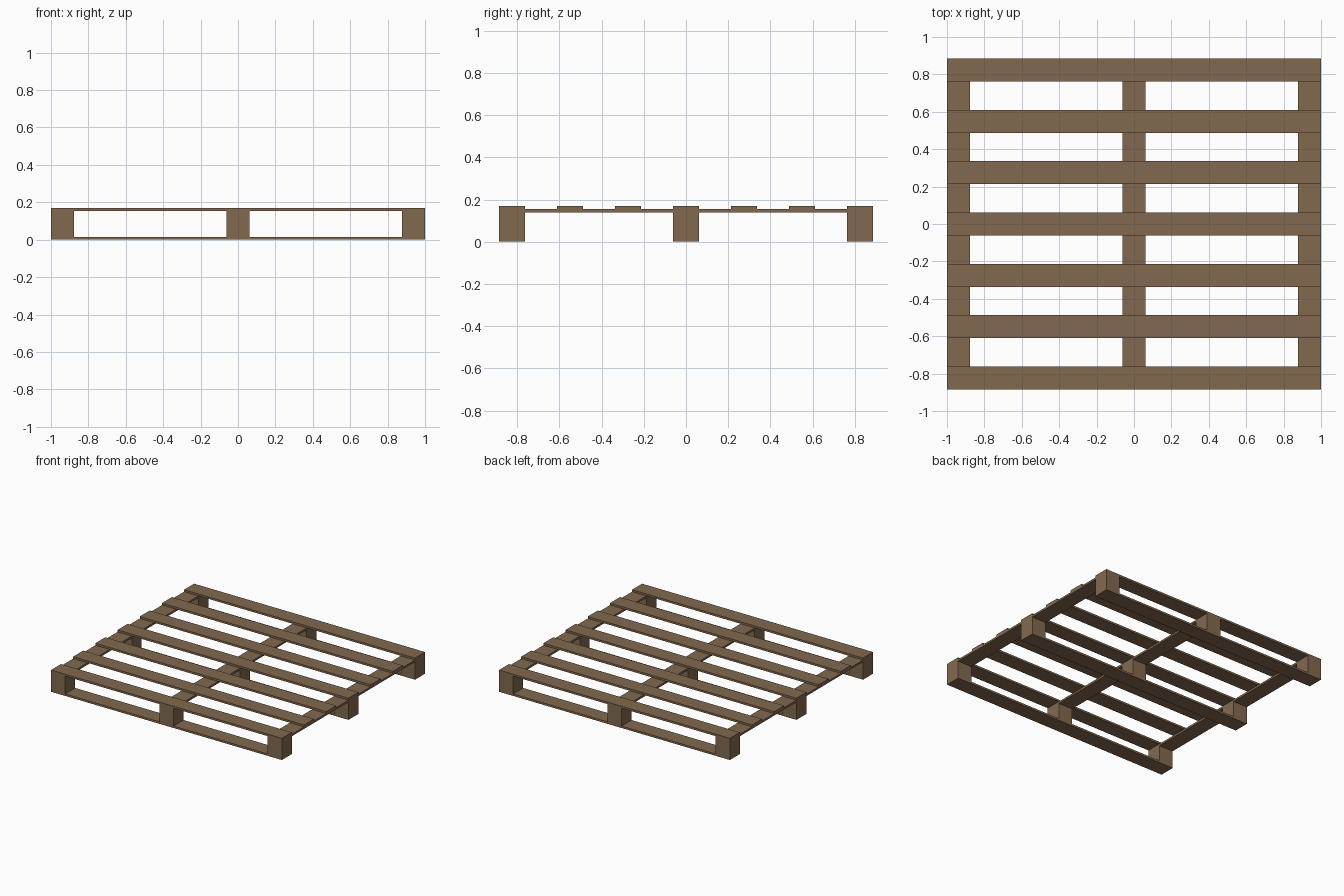
import bpy

cube = bpy.data.objects.get("Cube")
if cube:
    bpy.data.objects.remove(cube, do_unlink=True)

HALF_X, HALF_Y = 1.0, 0.885
WIDTH, THICK, HEIGHT = 0.123, 0.0155, 0.17
EDGE_X, EDGE_Y = HALF_X - WIDTH / 2, HALF_Y - WIDTH / 2

wood = bpy.data.materials.new("brown wood")
wood.use_nodes = True
colour = (0.225, 0.142, 0.078, 1)
wood.diffuse_color = colour
wood.node_tree.nodes["Principled BSDF"].inputs["Base Color"].default_value = colour


def box(name, x, y, z_low, size):
    """Axis-aligned timber resting on height z_low."""
    bpy.ops.mesh.primitive_cube_add(size=1, location=(x, y, z_low + size[2] / 2))
    ob = bpy.context.object
    ob.name = name
    ob.scale = size
    bpy.ops.object.transform_apply(location=False, rotation=False, scale=True)
    ob.data.materials.append(wood)


# Top deck slats
for i in range(7):
    y = EDGE_Y * (i - 3) / 3
    box(f"deck_slat_{i + 1}", 0, y, HEIGHT - THICK, (2 * HALF_X, WIDTH, THICK))

# Stringers running front to back under the deck
for side, x in (("right", -EDGE_X), ("middle", 0), ("left", EDGE_X)):
    box(f"stringer_{side}", x, 0, HEIGHT - 2 * THICK, (WIDTH, 2 * HALF_Y, THICK))

# Bottom runners with three spacer blocks each
for row, y in (("front", -EDGE_Y), ("centre", 0), ("back", EDGE_Y)):
    box(f"bottom_runner_{row}", 0, y, 0, (2 * HALF_X, WIDTH, THICK))
    for side, x in (("right", -EDGE_X), ("middle", 0), ("left", EDGE_X)):
        box(f"block_{row}_{side}", x, y, THICK, (WIDTH, WIDTH, HEIGHT - 3 * THICK))
